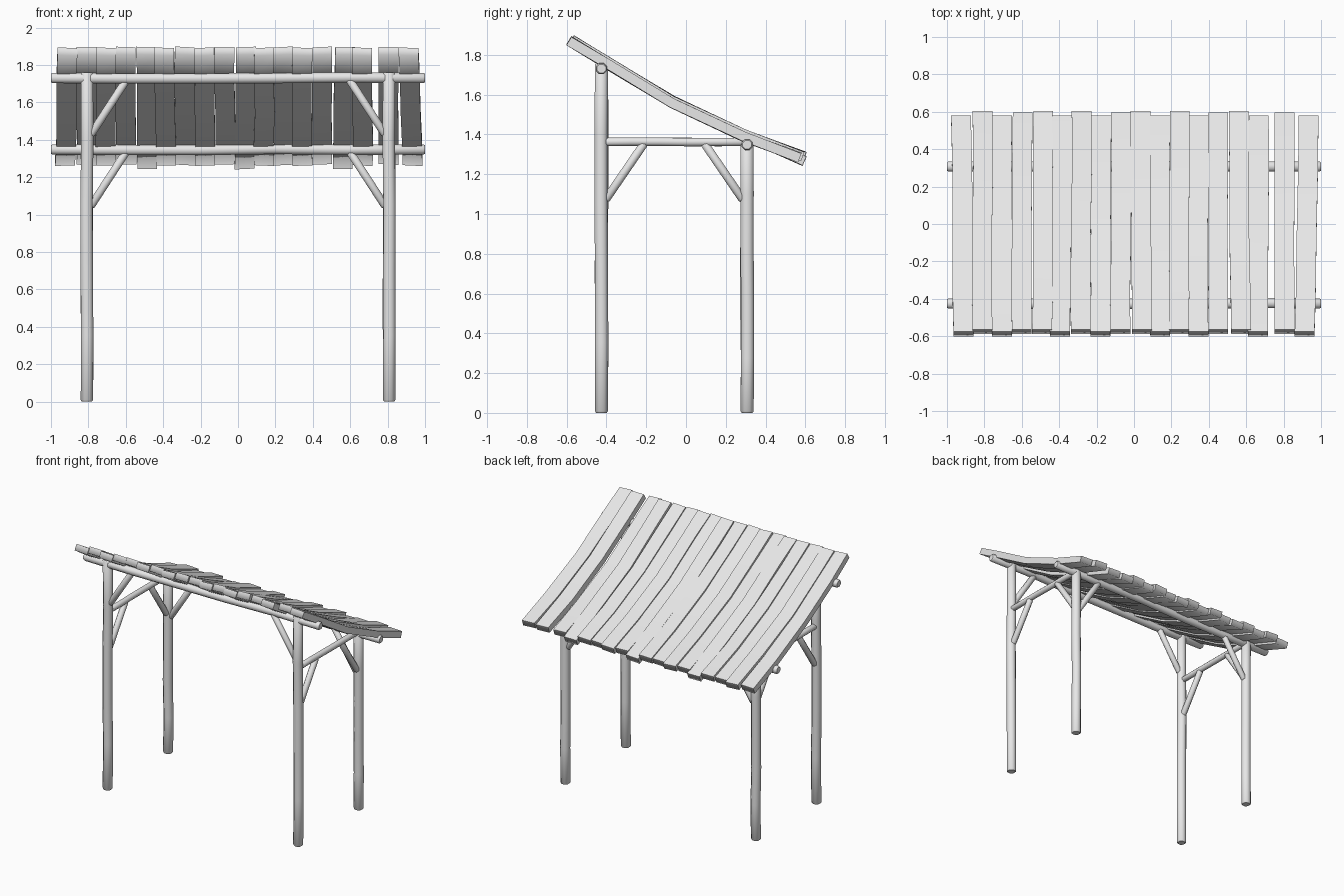
import bpy, bmesh, math, random
from mathutils import Vector

random.seed(4)
if "Cube" in bpy.data.objects:
    bpy.data.objects.remove(bpy.data.objects["Cube"])

wood = bpy.data.materials.new("pale grey wood")
wood.use_nodes = True
GREY = (0.8, 0.8, 0.8, 1)
wood.diffuse_color = GREY
wood.node_tree.nodes["Principled BSDF"].inputs["Base Color"].default_value = GREY


def finish(bm, name):
    bmesh.ops.recalc_face_normals(bm, faces=bm.faces)
    for f in bm.faces:
        f.smooth = True
    mesh = bpy.data.meshes.new(name)
    bm.to_mesh(mesh)
    bm.free()
    mesh.materials.append(wood)
    obj = bpy.data.objects.new(name, mesh)
    bpy.context.collection.objects.link(obj)
    return obj


def loft(bm, rings):
    """Skin a list of rings of points and cap both ends."""
    loops = [[bm.verts.new(p) for p in ring] for ring in rings]
    n = len(loops[0])
    for a, b in zip(loops, loops[1:]):
        for i in range(n):
            j = (i + 1) % n
            bm.faces.new((a[i], a[j], b[j], b[i]))
    bm.faces.new(loops[0])
    bm.faces.new(loops[-1])
    return loops


def timber(name, start, end, width, wobble=0.0, steps=5):
    """Eight-sided pole with softened ends and a slight natural bend."""
    p, q = Vector(start), Vector(end)
    axis = (q - p).normalized()
    # the section's side axis lies along the frame it belongs to
    ref = Vector((0, 1, 0)) if abs(axis.y) < 0.1 else Vector((1, 0, 0))
    u = ref
    v = axis.cross(u).normalized()
    length = (q - p).length
    soft = 0.008
    stations = [(0, 0.8), (soft, 1)]
    stations += [(length * i / steps, 1) for i in range(1, steps)]
    stations += [(length - soft, 1), (length, 0.8)]
    rings = []
    radius = width / 2 / math.cos(math.pi / 8)
    for k, (d, s) in enumerate(stations):
        c = p + axis * d
        if 1 < k < len(stations) - 2:
            c += u * random.uniform(-wobble, wobble) + v * random.uniform(-wobble, wobble)
        rings.append([c + (u * math.cos(a) + v * math.sin(a)) * radius * s
                      for a in (math.pi / 8 + i * math.pi / 4 for i in range(8))])
    bm = bmesh.new()
    loft(bm, rings)
    obj = finish(bm, name)
    bpy.context.view_layer.objects.active = obj
    bpy.ops.object.select_all(action='DESELECT')
    obj.select_set(True)
    bpy.ops.object.shade_smooth_by_angle(angle=math.radians(50))
    return obj


# Frame: two post rows, each carrying a long beam
FRONT_Y, BACK_Y, POST_X = -0.425, 0.307, 0.808
for row, y, beam_z in (("front", FRONT_Y, 1.73), ("back", BACK_Y, 1.348)):
    timber(row + "_beam", (-1, y, beam_z), (1, y, beam_z), 0.055, 0.004)
    for side, s in (("left", 1), ("right", -1)):
        x = s * POST_X
        timber(f"{row}_{side}_post", (x, y, 0), (x, y, beam_z + 0.03), 0.066, 0.003)
        timber(f"{row}_{side}_beam_brace", (x - s * 0.02, y, beam_z - 0.305),
               (x - s * 0.215, y, beam_z - 0.005), 0.042, steps=2)

# Side rails with their diagonal braces
for side, s in (("left", 1), ("right", -1)):
    x = s * POST_X
    timber(f"{side}_rail", (x, FRONT_Y, 1.362), (x, BACK_Y, 1.362), 0.042, 0.002)
    for row, y, d in (("front", FRONT_Y, 1), ("back", BACK_Y, -1)):
        timber(f"{side}_{row}_rail_brace", (x, y + d * 0.02, 1.07),
               (x, y + d * 0.215, 1.355), 0.042, steps=2)

# Roof: sagging profile shared by all boards (y, z of the upper face)
PROFILE = [(-0.57, 1.888), (-0.38, 1.772), (-0.06, 1.58), (0.3, 1.41), (0.59, 1.303)]
THICK = 0.048


def board(name, back_x, front_x, front_shift, back_y, drop, lift):
    pts = [Vector((0, y, z + lift)) for y, z in PROFILE]
    pts[0].y += front_shift
    pts[0].z -= front_shift * 0.6
    pts[-1].z -= (back_y - pts[-1].y) * 0.37 + drop
    pts[-1].y = back_y
    rings = []
    for i, p in enumerate(pts):
        t = pts[min(i + 1, len(pts) - 1)] - pts[max(i - 1, 0)]
        down = Vector((0, t.z, -t.y)).normalized() * THICK
        f = i / (len(pts) - 1)
        x = front_x + (back_x - front_x) * f
        if 0 < f < 1:
            x += random.uniform(-0.004, 0.004)
        roll = random.uniform(-0.003, 0.003)
        w = Vector((0.053, 0, roll))
        p = p + Vector((x, 0, 0))
        rings.append([p - w, p + w, p + w + down, p - w + down])
    bm = bmesh.new()
    loops = loft(bm, rings)
    # crisp long edges and upper ends; lower ends stay soft
    for a, b in zip(loops, loops[1:]):
        for i in range(4):
            bm.edges.get((a[i], b[i])).smooth = False
    for end in (loops[0], loops[-1]):
        for i in (0, 1, 3):
            bm.edges.get((end[i], end[(i + 1) % 4])).smooth = False
    return finish(bm, name)


BACK_X = [-.925, -.81, -.705, -.595, -.485, -.385, -.28, -.175, -.07,
          .035, .14, .245, .345, .45, .56, .667, .805, .933]
FRONT_X = [-.912, -.81, -.705, -.6, -.492, -.395, -.285, -.18, -.072,
           .042, .14, .24, .345, .45, .573, .663, .805, .912]
LOWER_ENDS = (4, 9, 14)
LONG_ENDS = (1, 6, 11) + LOWER_ENDS
STEP_ENDS = (3, 8, 13, 16)
RAISED = (1, 3, 4, 6, 8, 9, 11, 13, 14, 16)
for i, (bx, fx) in enumerate(zip(BACK_X, FRONT_X)):
    back_y = 0.605 if i in LONG_ENDS else 0.595 if i in STEP_ENDS else 0.58
    up = i in RAISED
    board(f"roof_board_{i + 1}", bx, fx, 0.007 if up else -0.006, back_y,
          0.022 if i in LOWER_ENDS else 0, 0.012 if up else 0)
